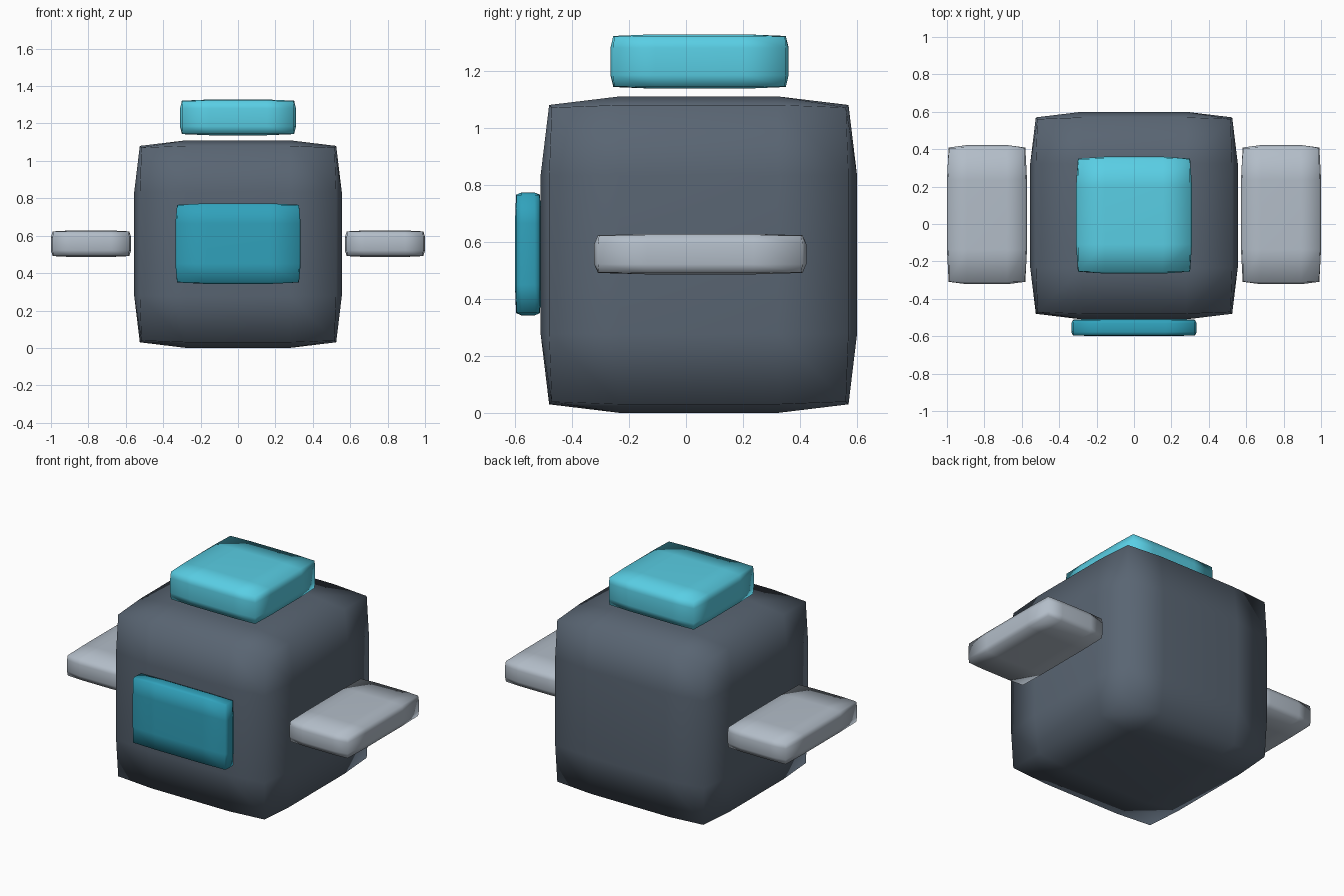
import bpy, bmesh

if "Cube" in bpy.data.objects:
    bpy.data.objects.remove(bpy.data.objects["Cube"])


def material(name, rgb):
    m = bpy.data.materials.new(name)
    m.diffuse_color = (*rgb, 1)
    m.use_nodes = True
    m.node_tree.nodes["Principled BSDF"].inputs["Base Color"].default_value = m.diffuse_color
    return m


def soft_box(name, lo, hi, drop, mat):
    """Box with a 3x3 grid per side, its edges and corners pulled in by drop."""
    half = [(b - a) / 2 for a, b in zip(lo, hi)]
    mid = [(b + a) / 2 for a, b in zip(lo, hi)]
    bm = bmesh.new()
    bmesh.ops.create_cube(bm, size=2)
    bmesh.ops.subdivide_edges(bm, edges=bm.edges[:], cuts=2, use_grid_fill=True)
    for v in bm.verts:
        outer = [abs(c) > 0.9 for c in v.co]
        pull = (0, 0, 1, 1.3)[sum(outer)]
        for i in range(3):
            sign = 1 if v.co[i] > 0 else -1
            size = half[i] - pull * drop[i] if outer[i] else half[i] * 0.5
            v.co[i] = mid[i] + sign * size
    bmesh.ops.recalc_face_normals(bm, faces=bm.faces[:])
    for f in bm.faces:
        f.smooth = True
    me = bpy.data.meshes.new(name)
    bm.to_mesh(me)
    bm.free()
    me.materials.append(mat)
    ob = bpy.data.objects.new(name, me)
    bpy.context.collection.objects.link(ob)
    return ob


slate = material("slate", (0.10, 0.13, 0.17))
cyan = material("cyan", (0.10, 0.62, 0.78))
teal = material("teal", (0.03, 0.36, 0.50))
silver = material("silver", (0.45, 0.51, 0.58))

# Main block
soft_box("body", (-0.555, -0.51, 0), (0.555, 0.6, 1.11), (0.03, 0.03, 0.03), slate)

# Floating top plate
soft_box("top_plate", (-0.31, -0.265, 1.137), (0.31, 0.36, 1.328), (0.01, 0.01, 0.006), cyan)

# Front panel
soft_box("front_panel", (-0.335, -0.6, 0.342), (0.335, -0.508, 0.773), (0.009, 0.004, 0.008), teal)

# Side fins
for side, x0, x1 in (("left", -1.0, -0.572), ("right", 0.572, 1.0)):
    soft_box(side + "_fin", (x0, -0.322, 0.486), (x1, 0.422, 0.628), (0.009, 0.013, 0.005), silver)
